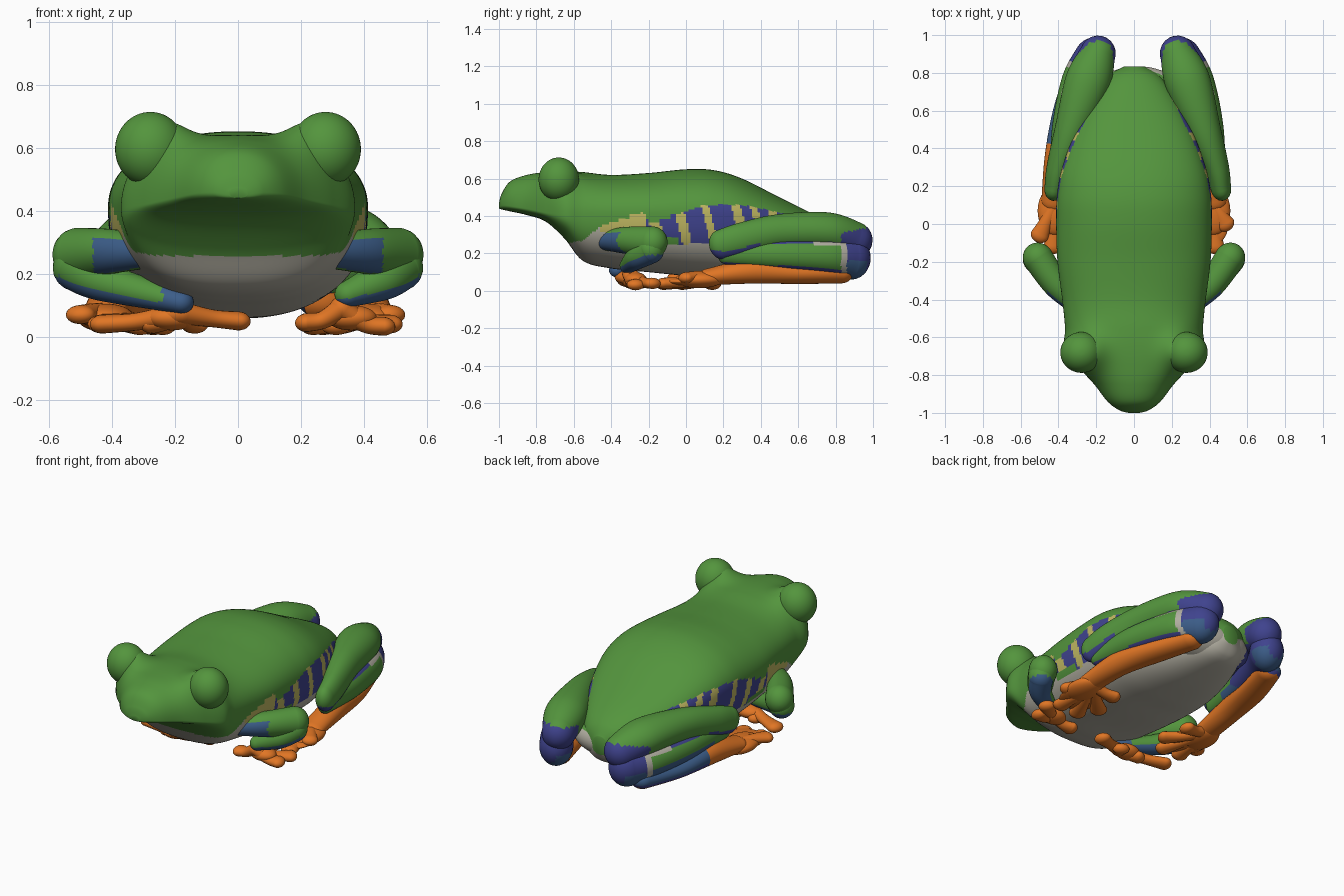
import bpy, bmesh, math
from mathutils import Vector

if "Cube" in bpy.data.objects:
    bpy.data.objects.remove(bpy.data.objects["Cube"])

COLOURS = [("leaf green", (0.088, 0.30, 0.047)), ("belly grey", (0.46, 0.44, 0.37)),
           ("deep blue", (0.050, 0.056, 0.27)), ("steel blue", (0.045, 0.11, 0.25)),
           ("stripe yellow", (0.52, 0.47, 0.12)), ("foot orange", (0.75, 0.18, 0.018))]
GREEN, GREY, BLUE, STEEL, YELLOW, ORANGE = range(6)
MATS = []
for label, rgb in COLOURS:
    m = bpy.data.materials.new(label)
    m.diffuse_color = (*rgb, 1)
    m.use_nodes = True
    m.node_tree.nodes["Principled BSDF"].inputs["Base Color"].default_value = m.diffuse_color
    MATS.append(m)


def spline(pts, steps):
    """Catmull-Rom through tuples of any length."""
    out = []
    for i in range(len(pts) - 1):
        p0, p1, p2, p3 = pts[max(i - 1, 0)], pts[i], pts[i + 1], pts[min(i + 2, len(pts) - 1)]
        for s in range(steps):
            t = s / steps
            out.append([0.5 * (2 * b + (c - a) * t + (2 * a - 5 * b + 4 * c - d) * t * t
                               + (3 * b - a - 3 * c + d) * t ** 3)
                        for a, b, c, d in zip(p0, p1, p2, p3)])
    out.append(list(pts[-1]))
    return out


def skin(name, rings, rule):
    """Loft closed rings, cap the ends, colour each face by rule(centre, normal)."""
    bm = bmesh.new()
    vs = [[bm.verts.new(p) for p in r] for r in rings]
    n = len(vs[0])
    for a, b in zip(vs, vs[1:]):
        for i in range(n):
            bm.faces.new((a[i], a[(i + 1) % n], b[(i + 1) % n], b[i]))
    bm.faces.new(vs[0])
    bm.faces.new(vs[-1])
    bmesh.ops.recalc_face_normals(bm, faces=bm.faces)
    for f in bm.faces:
        f.smooth = True
        f.material_index = rule(f.calc_center_median(), f.normal)
    me = bpy.data.meshes.new(name)
    bm.to_mesh(me)
    bm.free()
    ob = bpy.data.objects.new(name, me)
    bpy.context.collection.objects.link(ob)
    for m in MATS:
        me.materials.append(m)


def limb(name, pts, rule, steps=18, seg=48):
    """Round-ended tube through (x, y, z, side radius, vertical radius)."""
    s = spline(pts, steps)
    P = [Vector(q[:3]) for q in s]
    data = []
    for i, q in enumerate(s):
        t = (P[min(i + 1, len(P) - 1)] - P[max(i - 1, 0)]).normalized()
        data.append((P[i], t, q[3], q[4]))
    angles = [math.radians(a) for a in (15, 30, 45, 60, 75, 87)]

    def cap(d, sign):
        p, t, a, b = d
        r = (a + b) / 2
        return [(p + t * sign * r * math.sin(k), t, a * math.cos(k), b * math.cos(k)) for k in angles]
    data = cap(data[0], -1)[::-1] + data + cap(data[-1], 1)
    rings = []
    for p, t, a, b in data:
        side = t.cross(Vector((0, 0, 1))).normalized()
        up = side.cross(t)
        rings.append([p + side * a * math.cos(u) + up * b * math.sin(u)
                      for u in (2 * math.pi * k / seg for k in range(seg))])
    skin(name, rings, rule)


def ellipsoid(name, centre, radii, rule):
    rings = []
    for j in range(1, 32):
        v = math.pi * j / 32
        rings.append([(centre[0] + radii[0] * math.sin(v) * math.cos(u), centre[1] + radii[1] * math.sin(v) * math.sin(u),
                       centre[2] + radii[2] * math.cos(v)) for u in (math.pi * k / 24 for k in range(48))])
    skin(name, rings, rule)


def flat(i):
    return lambda c, n: i


def lerp(table, y):
    for (a, u), (b, v) in zip(table, table[1:]):
        if y <= b:
            return u + (v - u) * max(0, (y - a) / (b - a))
    return table[-1][1]


# Body and head: y, half width, top, bottom, height of widest line
STATIONS = [(-1.0, .03, .47, .44, .455), (-.985, .08, .52, .435, .46), (-.94, .14, .585, .425, .455),
            (-.85, .21, .62, .405, .44), (-.75, .30, .635, .37, .42), (-.65, .367, .64, .28, .41),
            (-.55, .365, .635, .16, .41), (-.4, .38, .62, .12, .41), (-.2, .405, .63, .10, .41),
            (0, .412, .65, .08, .41), (.15, .408, .645, .07, .41), (.3, .38, .60, .06, .40),
            (.5, .305, .50, .06, .36), (.7, .20, .40, .08, .29), (.79, .13, .34, .11, .25),
            (.835, .05, .28, .17, .22)]
FLANK_TOP = [(-.66, .25), (-.55, .27), (-.45, .35), (-.23, .42), (-.19, .36), (.1, .46),
             (.3, .46), (.5, .42), (.66, .36), (.8, .25), (.86, .2)]
STRIPES = [(-.2, -.14), (-.05, 0), (.10, .14), (.26, .31), (.36, .40), (.45, .49), (.60, .68)]


def body_colour(c, n):
    if c.z > lerp(FLANK_TOP, c.y):
        return GREEN
    if c.z < .25 or c.y < -.46:
        return GREY
    if c.y < -.21:
        return YELLOW if c.z > .31 else GREY
    if c.y < -.04 and c.z < .29:
        return GREEN
    y = c.y + (c.z - .38) * .25
    return YELLOW if any(a < y < b for a, b in STRIPES) else BLUE


def section(y, w, top, bot, mid, seg=144):
    ring = []
    for k in range(seg):
        u = 2 * math.pi * k / seg
        cx, sz = math.cos(u), math.sin(u)
        e = 2 / 2.15 if sz > 0 else 2 / 2.5
        h = top - mid if sz > 0 else mid - bot
        x = math.copysign(w * abs(cx) ** e, cx)
        z = mid + math.copysign(h * abs(sz) ** e, sz)
        # brow swelling that runs into the eye bulges
        swell = math.exp(-((abs(x) - .25) / .095) ** 2 - ((y + .69) / .11) ** 2)
        ring.append((x, y, z + .105 * swell * max(0, sz) ** .5))
    return ring


skin("body", [section(*s) for s in spline(STATIONS, 14)], body_colour)


# Pelvis joining the thighs under the rump
def pelvis_colour(c, n):
    if c.z > .27:
        return GREEN
    return BLUE if abs(c.x - .02) > .17 else GREY


ellipsoid("pelvis", (.02, .67, .215), (.25, .165, .115), pelvis_colour)


# Colour rules of the limbs
def thigh_colour(c, n):
    if c.y > .83 and c.z < .31 + (c.y - .83) * .2:
        return BLUE
    return BLUE if n.z < (-.35 if c.y < .4 else -.6) else GREEN


def shank_colour(c, n):
    if c.y > .86:
        return STEEL if c.z < .16 and n.y < .8 else BLUE
    if abs(c.x) < .3 and n.z < .3:
        return BLUE
    if c.y > .83 or (c.y > .68 and n.z > .55):
        return GREY
    if c.x < 0 and n.z < -.1 and c.y > .35:
        return STEEL
    return BLUE if abs(n.z) > .7 else GREEN


def left_foot_colour(c, n):
    if c.y > .42 and n.z > -.7 and n.x < .5:
        return STEEL if n.z > -.3 else BLUE
    return ORANGE


def upper_arm_colour(c, n):
    return STEEL if n.y < -.3 and abs(c.x) < .46 and n.z < .6 else GREEN


def forearm_colour(c, n):
    return STEEL if n.z < -.35 or abs(c.x) < .24 else GREEN


def toe(name, root, tip):
    a, b = Vector(root), Vector(tip)
    m = a.lerp(b, .55)
    limb(name, [(*a, .042, .036), (m.x, m.y, b.z + .008, .034, .028), (*b, .048, .03)],
         flat(ORANGE), 8, 20)


for s, side in ((1, "right"), (-1, "left")):
    # the left hind leg is folded slightly closer to the body
    def place(pts, shift=0):
        return [(s * p[0] + (shift if s < 0 else 0), *p[1:]) for p in pts]

    # Eye bulge
    ellipsoid(side + "_eye_bulge", (s * .278, -.68, .595), (.112, .108, .118), flat(GREEN))

    # Hind leg: thigh, shank, long foot, sole and web
    limb(side + "_thigh", place([(.232, .90, .27, .095, .10), (.285, .75, .315, .12, .105),
                                 (.37, .5, .315, .09, .095), (.437, .3, .275, .066, .09),
                                 (.46, .19, .248, .054, .08)], .04), thigh_colour)
    limb(side + "_shank", place([(.44, .22, .20, .045, .06), (.405, .5, .195, .07, .08),
                                 (.335, .75, .185, .09, .095), (.26, .885, .175, .095, .115)], .04), shank_colour)
    limb(side + "_hind_foot", place([(.28, .83, .095, .07, .055), (.35, .6, .092, .077, .055),
                                     (.40, .36, .105, .072, .066), (.42, .12, .075, .07, .045)]),
         flat(ORANGE) if s > 0 else left_foot_colour)
    ellipsoid(side + "_hind_sole", (s * .42, .07, .06), (.09, .13, .045), flat(ORANGE))
    ellipsoid(side + "_hind_web", (s * .38, .0, .05), (.12, .13, .025), flat(ORANGE))
    tips = [(.485, .0, .07), (.43, -.12, .04), (.31, -.12, .035), (.24, -.02, .035), (.27, .14, .035)]
    if s < 0:
        tips[0] = (.50, -.06, .07)
    for i, tip in enumerate(tips):
        toe(f"{side}_hind_toe_{i + 1}", (s * .41, .13, .07), (s * tip[0], *tip[1:]))

    # Front leg: upper arm, forearm, palm
    limb(side + "_upper_arm", place([(.30, -.42, .27, .06, .055), (.41, -.32, .27, .072, .072),
                                     (.508, -.18, .26, .08, .085)]), upper_arm_colour)
    if s > 0:
        path = [(.515, -.19, .22, .072, .075), (.46, -.26, .18, .062, .065), (.35, -.31, .135, .045, .042)]
        hand, tips = (.33, -.30, .09), [(.22, -.29, .045), (.33, -.30, .03), (.46, -.27, .033), (.48, -.18, .04)]
    else:
        path = [(.515, -.19, .22, .072, .075), (.43, -.27, .175, .06, .062), (.18, -.37, .11, .042, .037)]
        hand, tips = (-.18, -.34, .075), [(0, -.27, .05), (-.14, -.28, .04), (-.27, -.29, .04), (-.43, -.25, .04)]
    limb(side + "_forearm", place(path), forearm_colour)
    ellipsoid(side + "_palm", (hand[0] + s * .03, hand[1] + .03, .06), (.08, .06, .04), flat(ORANGE))
    for i, tip in enumerate(tips):
        toe(f"{side}_finger_{i + 1}", hand, tip)
